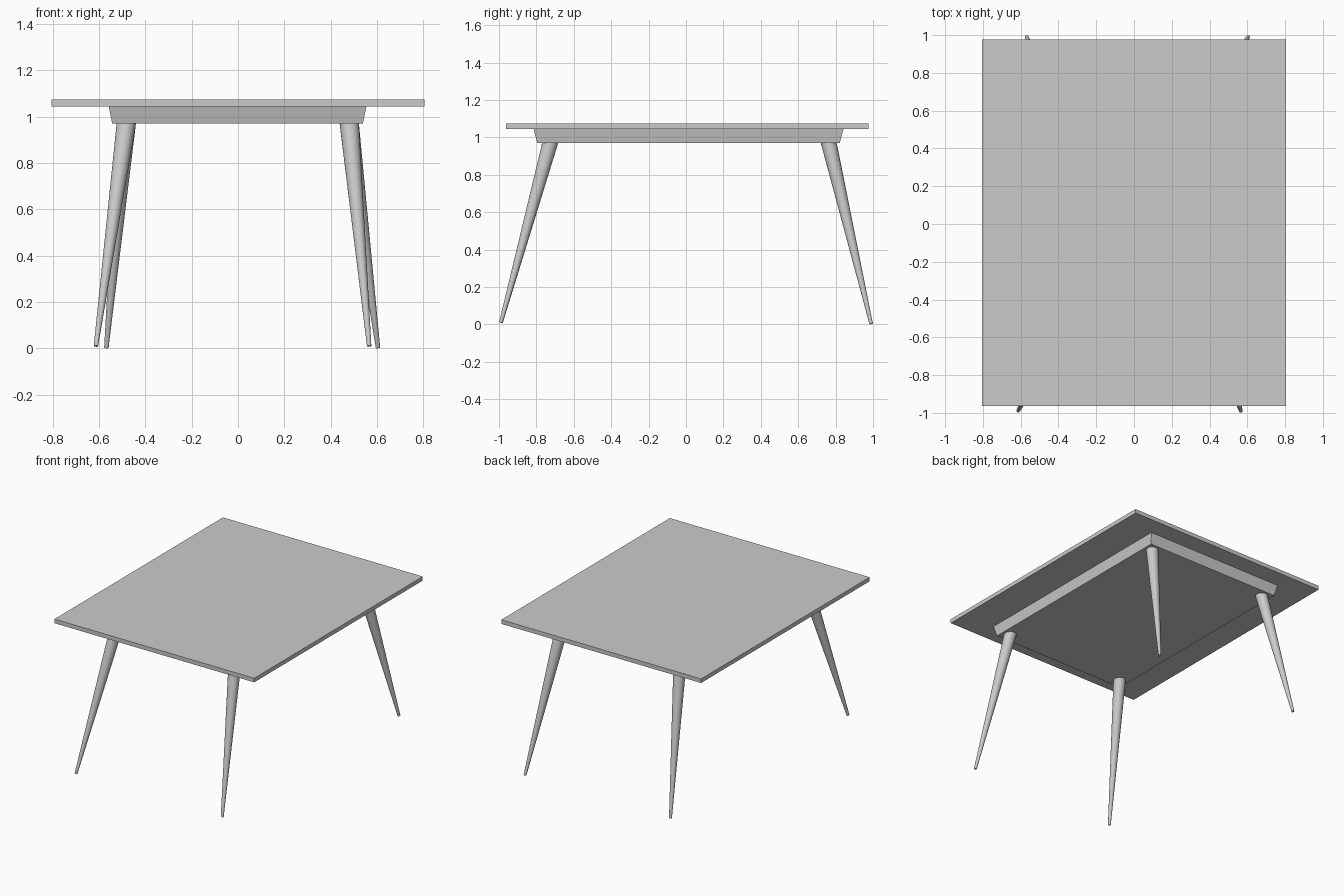
import bpy, bmesh
from mathutils import Vector

if "Cube" in bpy.data.objects:
    bpy.data.objects.remove(bpy.data.objects["Cube"])


def tapered_box(name, x, y, z, inset_x=0.0, inset_y=0.0):
    """Box spanning the given ranges, with its bottom face optionally inset."""
    bm = bmesh.new()
    bmesh.ops.create_cube(bm, size=1)
    for v in bm.verts:
        sx, sy, low = v.co.x > 0, v.co.y > 0, v.co.z < 0
        v.co = Vector((x[sx], y[sy], z[not low]))
        if low:
            v.co.x += -inset_x if sx else inset_x
            v.co.y += -inset_y if sy else inset_y
    mesh = bpy.data.meshes.new(name)
    bm.to_mesh(mesh)
    bm.free()
    obj = bpy.data.objects.new(name, mesh)
    bpy.context.collection.objects.link(obj)


def tapered_leg(name, foot, top, r_foot, r_top):
    """Round tapered leg whose axis runs from foot to top."""
    foot, top = Vector(foot), Vector(top)
    axis = top - foot
    bpy.ops.mesh.primitive_cone_add(vertices=32, radius1=r_foot, radius2=r_top,
                                    depth=axis.length, location=(foot + top) / 2,
                                    rotation=axis.to_track_quat('Z', 'Y').to_euler())
    bpy.context.object.name = name
    bpy.ops.object.shade_smooth_by_angle()


# Table top and the solid tapered apron beneath it
tapered_box("table_top", (-0.805, 0.805), (-0.963, 0.976), (1.045, 1.075))
tapered_box("apron", (-0.558, 0.554), (-0.815, 0.842), (0.97, 1.045), 0.015, 0.02)

# Splayed legs: (foot centre, centre where the leg meets the apron)
legs = {
    "front_left_leg": ((-0.613, -0.989, 0.010), (-0.482, -0.726, 0.972)),
    "front_right_leg": ((0.566, -0.990, 0.010), (0.480, -0.726, 0.972)),
    "back_left_leg": ((-0.568, 0.990, 0.003), (-0.482, 0.763, 0.972)),
    "back_right_leg": ((0.604, 0.990, 0.003), (0.480, 0.763, 0.972)),
}
for name, (foot, top) in legs.items():
    foot, top = Vector(foot), Vector(top)
    top += (top - foot) * 0.014  # sink the leg head into the apron
    tapered_leg(name, foot, top, 0.0095, 0.042)
